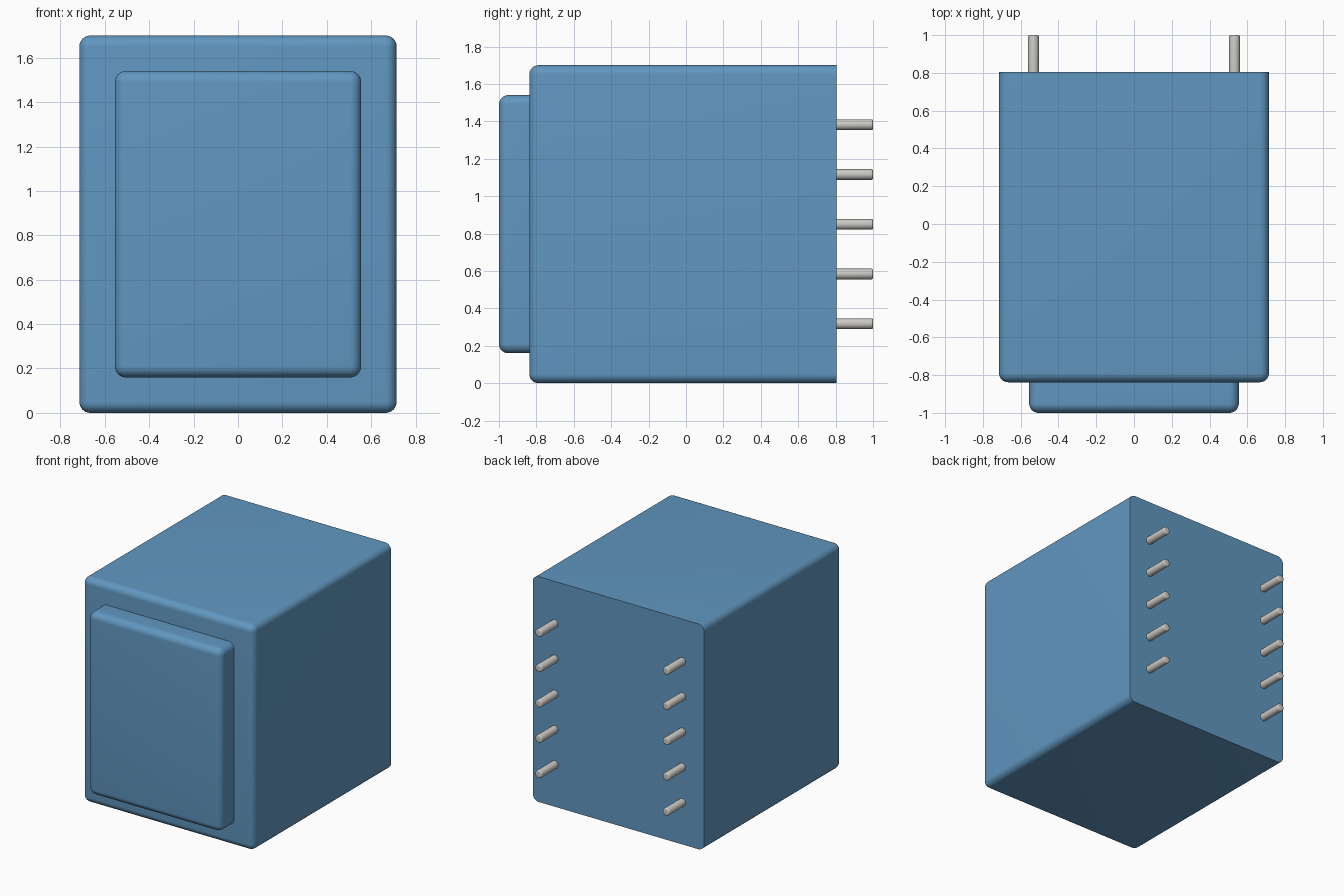
import bpy, bmesh, math
from mathutils import Matrix, Vector

if "Cube" in bpy.data.objects:
    bpy.data.objects.remove(bpy.data.objects["Cube"])


def material(name, color):
    mat = bpy.data.materials.new(name)
    mat.diffuse_color = color
    mat.use_nodes = True
    mat.node_tree.nodes["Principled BSDF"].inputs["Base Color"].default_value = mat.diffuse_color
    return mat


def finish(bm, name, mat):
    bmesh.ops.recalc_face_normals(bm, faces=bm.faces)
    mesh = bpy.data.meshes.new(name)
    bm.to_mesh(mesh)
    bm.free()
    obj = bpy.data.objects.new(name, mesh)
    bpy.context.collection.objects.link(obj)
    if mat:
        mesh.materials.append(mat)
    bpy.ops.object.select_all(action='DESELECT')
    obj.select_set(True)
    bpy.context.view_layer.objects.active = obj
    bpy.ops.object.shade_smooth_by_angle(angle=math.radians(35))
    return obj


def rounded_block(name, lo, hi, radius, mat):
    """Box rounded on every edge except those around its back (+y) face."""
    lo, hi = Vector(lo), Vector(hi)
    bm = bmesh.new()
    bmesh.ops.create_cube(bm, size=1, matrix=Matrix.Translation((lo + hi) / 2)
                          @ Matrix.Diagonal((*(hi - lo), 1)))
    mid = (lo.y + hi.y) / 2
    edges = [e for e in bm.edges if any(v.co.y < mid for v in e.verts)]
    bmesh.ops.bevel(bm, geom=edges, offset=radius, offset_type='OFFSET',
                    segments=8, profile=0.5, affect='EDGES')
    return finish(bm, name, mat)


def pin(name, x, z, y0, y1, radius, mat):
    """Round terminal along y with a softened tip."""
    bm = bmesh.new()
    turn = Matrix.Rotation(math.radians(-90), 4, 'X')
    bmesh.ops.create_cone(bm, cap_ends=True, segments=24, radius1=radius,
                          radius2=radius, depth=y1 - y0,
                          matrix=Matrix.Translation((x, (y0 + y1) / 2, z)) @ turn)
    tip = [e for e in bm.edges if all(v.co.y > y1 - 1e-4 for v in e.verts)]
    bmesh.ops.bevel(bm, geom=tip, offset=0.009, offset_type='OFFSET',
                    segments=4, profile=0.5, affect='EDGES')
    return finish(bm, name, mat)


blue = material("blue_plastic", (0.12, 0.31, 0.53, 1))
metal = material("pin_metal", (0.60, 0.59, 0.56, 1))

# Main housing and raised front panel
rounded_block("housing", (-0.715, -0.838, 0), (0.715, 0.805, 1.7), 0.05, blue)
rounded_block("front_panel", (-0.555, -1, 0.16), (0.555, -0.835, 1.54), 0.05, blue)

# Two columns of five terminal pins on the back
for side, x in (("left", -0.532), ("right", 0.532)):
    for i in range(5):
        pin(f"pin_{side}_{i + 1}", x, 0.85 + (i - 2) * 0.266, 0.80, 1.0, 0.029, metal)
